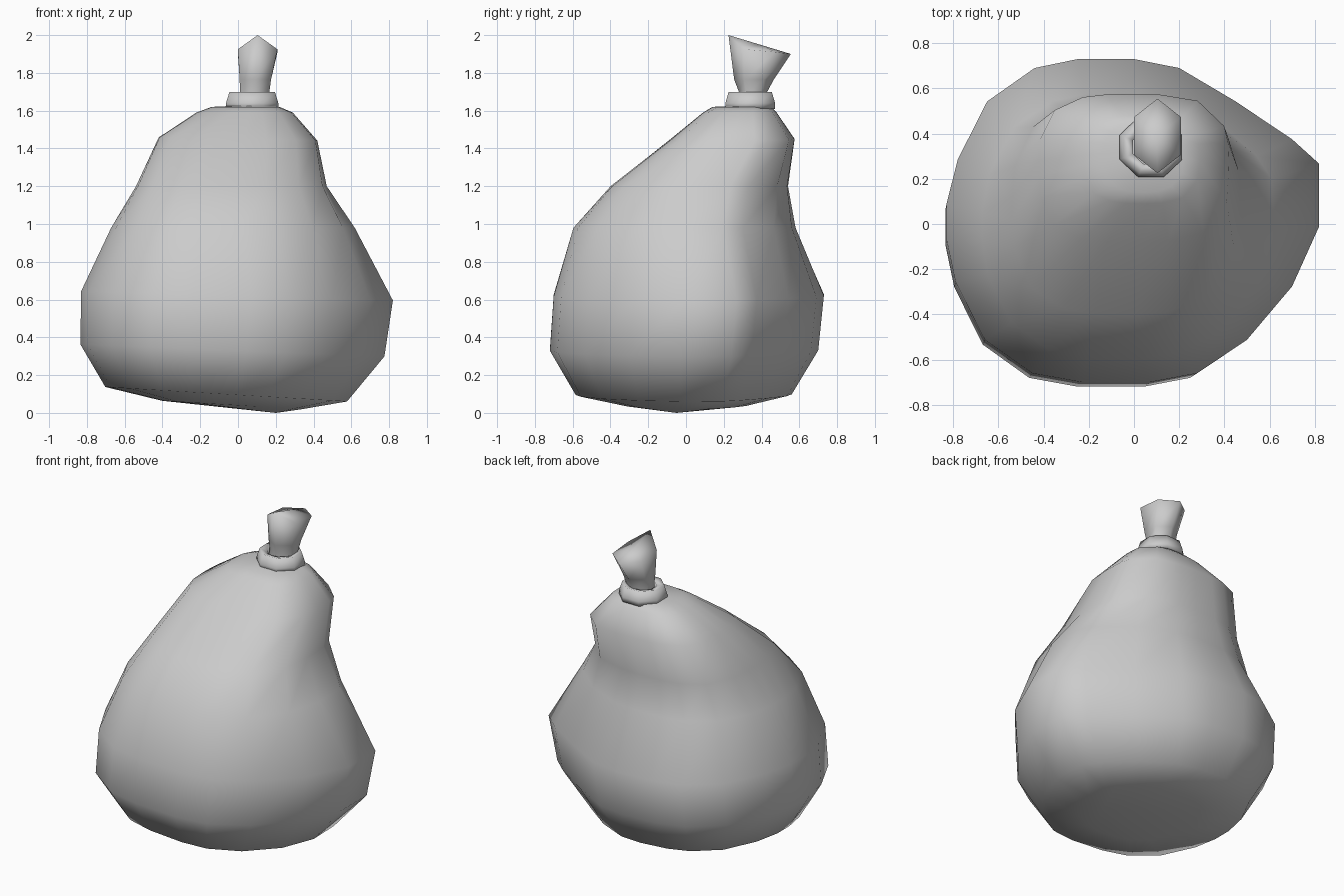
import bpy, bmesh, math

if "Cube" in bpy.data.objects:
    bpy.data.objects.remove(bpy.data.objects["Cube"])


def loft(name, rings, smooth=True, cap_start=None, cap_end=None, closed=False):
    """Skin a list of equal-length point rings; caps are centre points."""
    bm = bmesh.new()
    vs = [[bm.verts.new(p) for p in r] for r in rings]
    n = len(vs[0])
    pairs = list(zip(vs, vs[1:]))
    if closed:
        pairs.append((vs[-1], vs[0]))
    for a, b in pairs:
        for i in range(n):
            j = (i + 1) % n
            bm.faces.new((a[i], a[j], b[j], b[i]))
    for ring, cap in ((vs[0], cap_start), (vs[-1], cap_end)):
        if cap:
            c = bm.verts.new(cap)
            for i in range(n):
                bm.faces.new((ring[i], ring[(i + 1) % n], c))
    bmesh.ops.recalc_face_normals(bm, faces=bm.faces)
    mesh = bpy.data.meshes.new(name)
    bm.to_mesh(mesh)
    bm.free()
    for p in mesh.polygons:
        p.use_smooth = smooth
    ob = bpy.data.objects.new(name, mesh)
    bpy.context.collection.objects.link(ob)
    return ob


# Lopsided plan outline of the belly, counter-clockwise
belly = [(.82, -.02), (.82, .26), (.70, .37), (.45, .54), (.20, .69), (0, .73),
         (-.25, .73), (-.44, .69), (-.65, .54), (-.78, .28), (-.83, .08),
         (-.83, -.08), (-.79, -.27), (-.66, -.53), (-.45, -.68), (-.23, -.72),
         (.07, -.72), (.28, -.68), (.50, -.53), (.70, -.29)]


def sack_ring(z, x0, x1, y0, y1, blend, tilt, e):
    """Belly outline blended to a rounded square, fitted into the extents."""
    pts = []
    for bx, by in belly:
        bx, by = bx / .825, by / .73
        a = math.atan2(by, bx)
        r = (abs(math.cos(a)) ** e + abs(math.sin(a)) ** e) ** (-1 / e)
        u = bx * (1 - blend) + r * math.cos(a) * blend
        v = by * (1 - blend) + r * math.sin(a) * blend
        x = (x0 + x1) / 2 + u * (x1 - x0) / 2
        y = (y0 + y1) / 2 + v * (y1 - y0) / 2
        pts.append((x, y, z + tilt * x))
    return pts


# Sack body: z, x range, y range, blend, tilt, squareness
sections = [
    (.04, -.40, .34, -.33, .33, .3, -.06, 2.4),
    (.095, -.70, .58, -.59, .56, .3, -.06, 2.4),
    (.33, -.83, .78, -.73, .70, .0, -.04, 2.4),
    (.62, -.825, .825, -.71, .73, .0, -.03, 2.4),
    (.98, -.67, .62, -.60, .58, .5, 0, 2.6),
    (1.20, -.54, .47, -.40, .54, .9, 0, 3.0),
    (1.45, -.42, .42, -.08, .575, 1, -.02, 3.3),
    (1.59, -.22, .29, .09, .48, 1, 0, 3.0),
    (1.62, -.14, .22, .14, .45, 1, 0, 2.6),
]
loft("sack_body", [sack_ring(*s) for s in sections],
     cap_start=(.2, -.05, .0), cap_end=(.08, .34, 1.63))

# Tie band around the neck
band = []
for r, z in ((.15, 1.61), (.15, 1.64), (.13, 1.70), (.085, 1.69), (.085, 1.62)):
    band.append([(.075 + r * math.cos(math.tau * (i + .5) / 8),
                  .34 + .95 * r * math.sin(math.tau * (i + .5) / 8), z)
                 for i in range(8)])
loft("tie_band", band, closed=True)


# Gathered tuft above the band, flaring to a slanted ridged top
def hexagon(cx, cy, rx, ry, zs):
    shape = [(0, -1), (1, -.5), (1, .5), (0, 1), (-1, .5), (-1, -.5)]
    return [(cx + rx * u, cy + ry * v, z) for (u, v), z in zip(shape, zs)]


tuft = [
    hexagon(.085, .35, .080, .075, [1.62] * 6),
    hexagon(.088, .355, .078, .075, [1.70] * 6),
    hexagon(.092, .36, .083, .105, [1.765] * 6),
    hexagon(.104, .39, .105, .165, [2.0, 1.925, 1.91, 1.90, 1.91, 1.925]),
]
loft("tuft", tuft, cap_end=(.10, .39, 1.95))
